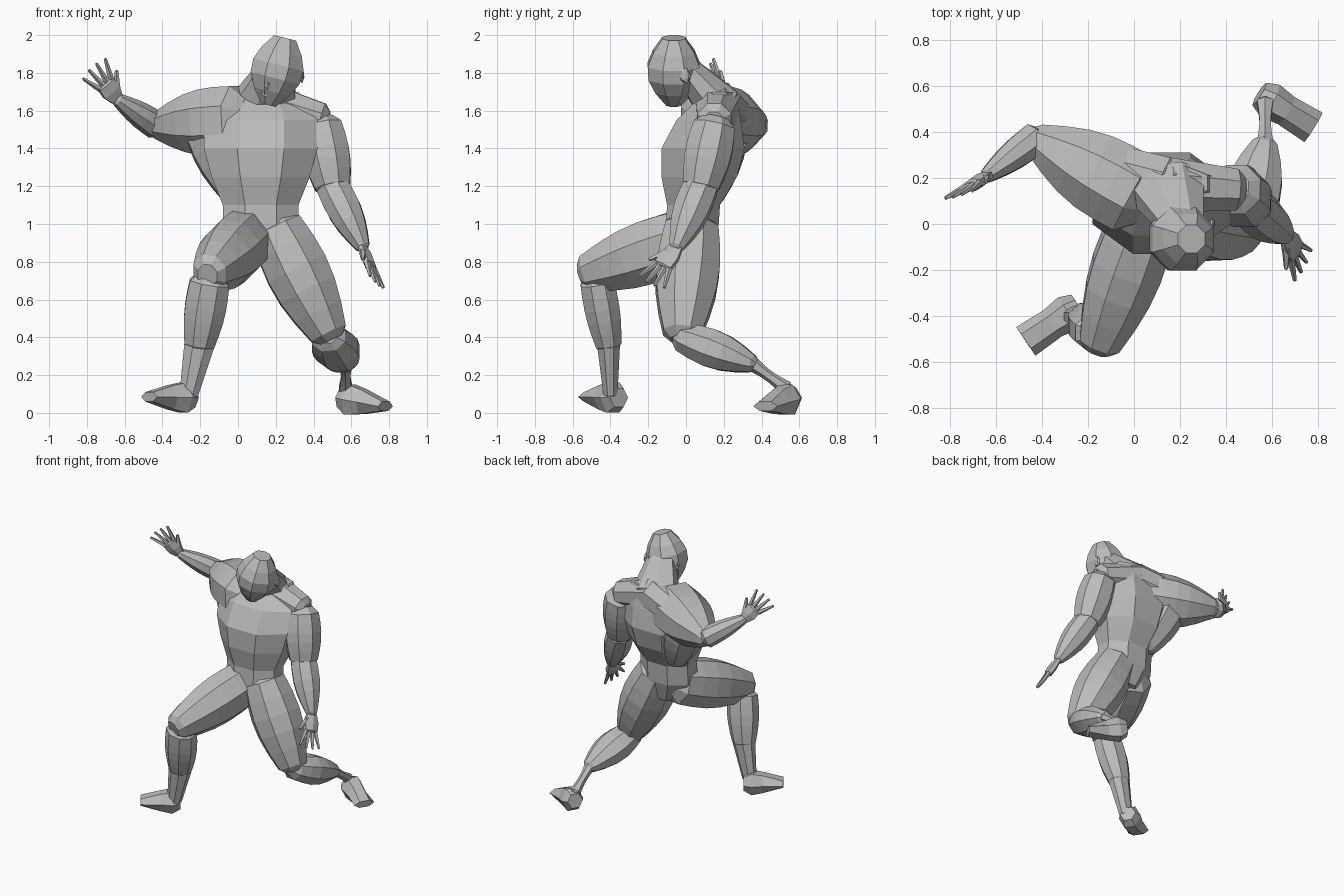
import bpy
import bmesh
import math
from mathutils import Vector

default_cube = bpy.data.objects.get("Cube")
if default_cube:
    bpy.data.objects.remove(default_cube, do_unlink=True)

# Single clay colour
clay = bpy.data.materials.new("light_grey_clay")
clay.use_nodes = True
grey = (0.5, 0.5, 0.5, 1)
clay.diffuse_color = grey
clay.node_tree.nodes["Principled BSDF"].inputs["Base Color"].default_value = grey

ACROSS, DEPTH, UP = Vector((1, 0, 0)), Vector((0, 1, 0)), Vector((0, 0, 1))


def finish(name, builder):
    """Turn a bmesh into a flat shaded object."""
    bmesh.ops.recalc_face_normals(builder, faces=builder.faces)
    mesh = bpy.data.meshes.new(name)
    builder.to_mesh(mesh)
    builder.free()
    mesh.materials.append(clay)
    part = bpy.data.objects.new(name, mesh)
    bpy.context.collection.objects.link(part)
    return part


def loft(name, rings, axis, reference, sides=8):
    """Skin parallel rings given as (centre, radius along reference, other radius)."""
    builder = bmesh.new()
    axis = axis.normalized()
    side = (reference - axis * reference.dot(axis)).normalized()
    other = axis.cross(side)
    stretch = 1 / math.cos(math.pi / sides)
    loops = []
    for centre, wide, deep in rings:
        loop = []
        for step in range(sides):
            angle = math.tau * (step + 0.5) / sides
            offset = side * wide * math.cos(angle) + other * deep * math.sin(angle)
            loop.append(builder.verts.new(centre + offset * stretch))
        loops.append(loop)
    for lower, upper in zip(loops, loops[1:]):
        for step in range(sides):
            following = (step + 1) % sides
            builder.faces.new((lower[step], lower[following], upper[following], upper[step]))
    builder.faces.new(loops[0])
    builder.faces.new(loops[-1])
    return finish(name, builder)


def limb(name, start, end, first, last, bulge=0, flat=1, reference=ACROSS, sides=8, segments=5, cap=0.4):
    """Tapered limb between two joints, swelling like muscle, with rounded ends."""
    axis = (end - start).normalized()
    rings = []
    for step in range(segments + 1):
        share = step / segments
        radius = first + (last - first) * share + bulge * math.sin(math.pi * share)
        rings.append((start.lerp(end, share), radius, radius * flat))
    if cap:
        for place, joint, radius, way in ((0, start, first, -1), (len(rings) + 1, end, last, 1)):
            tip = radius * 0.6
            rings.insert(place, (joint + axis * way * radius * cap, tip, tip * flat))
    return loft(name, rings, axis, reference, sides)


def ball(name, centre, size, tilt):
    """Faceted ellipsoid for small features."""
    builder = bmesh.new()
    bmesh.ops.create_icosphere(builder, subdivisions=1, radius=1)
    part = finish(name, builder)
    part.location, part.scale, part.rotation_euler = centre, size, tilt
    return part


def hand(label, wrist, knuckles, thumb_side):
    """Palm, four fingers fanned across it and a thumb on one side."""
    forward = (knuckles - wrist).normalized()
    thumb_side = (thumb_side - forward * thumb_side.dot(forward)).normalized()
    limb(label + "_palm", wrist, knuckles, 0.035, 0.05, 0.01, 0.5, thumb_side, sides=6, segments=2, cap=0.2)
    for number, finger in enumerate(("index", "middle", "ring", "little")):
        fan = 1 - number * 2 / 3
        root = knuckles + thumb_side * fan * 0.04
        tip = root + forward * (0.13 - abs(fan) * 0.02) + thumb_side * fan * 0.04
        limb(label + "_" + finger + "_finger", root, tip, 0.014, 0.007,
             reference=thumb_side, sides=5, segments=2)
    root = wrist.lerp(knuckles, 0.4) + thumb_side * 0.03
    tip = root + forward * 0.08 + thumb_side * 0.06
    limb(label + "_thumb", root, tip, 0.018, 0.008, reference=UP, sides=5, segments=2)


def foot(name, heel, toe):
    """Wedge foot, high at the instep and thin at the toes."""
    rings = []
    for share, height, width in ((0, 0.05, 0.05), (0.2, 0.08, 0.07), (0.5, 0.065, 0.06), (1, 0.025, 0.065)):
        rings.append((heel.lerp(toe, share), height, width))
    loft(name, rings, toe - heel, UP, sides=6)


# Joints
neck_base = Vector((0.14, 0.17, 1.63))
left_shoulder = Vector((0.44, 0.15, 1.52))
left_elbow = Vector((0.5, 0.08, 1.2))
left_wrist = Vector((0.66, -0.05, 0.88))
left_knuckles = Vector((0.7, -0.12, 0.78))
right_shoulder = Vector((0, 0.13, 1.55))
right_elbow = Vector((-0.43, 0.37, 1.52))
right_wrist = Vector((-0.64, 0.21, 1.66))
right_knuckles = Vector((-0.7, 0.17, 1.74))
left_hip = Vector((0.2, 0.03, 0.98))
left_knee = Vector((0.48, -0.02, 0.42))
left_calf_end = Vector((0.57, 0.35, 0.26))
left_ankle = Vector((0.57, 0.53, 0.13))
right_hip = Vector((0.05, 0.03, 0.93))
right_knee = Vector((-0.15, -0.52, 0.74))
right_calf = Vector((-0.205, -0.41, 0.36))
right_ankle = Vector((-0.26, -0.4, 0.1))

# Trunk, with evenly spaced level rings of (forward shift, half width, half depth)
trunk = []
for level, (shift, width, depth) in enumerate((
        (0.02, 0.08, 0.1), (0.03, 0.2, 0.14), (0.04, 0.2, 0.14), (0.07, 0.26, 0.2),
        (0.09, 0.3, 0.22), (0.12, 0.3, 0.17), (0.18, 0.2, 0.08))):
    trunk.append((Vector((0.12, shift, 0.8 + level * 0.15)), width, depth))
loft("torso", trunk, UP, ACROSS)
limb("left_trapezius", neck_base, left_shoulder + UP * 0.03, 0.12, 0.09, reference=UP)
limb("right_trapezius", neck_base, right_shoulder.lerp(right_elbow, 0.6), 0.12, 0.11, reference=UP)
limb("right_back_muscle", Vector((0, 0.12, 1.15)), Vector((-0.16, 0.2, 1.56)), 0.08, 0.14, 0.03)

# Head and neck
chin, crown = Vector((0.16, -0.065, 1.63)), Vector((0.25, -0.065, 1.985))
limb("head", chin, crown, 0.04, 0.06, 0.09, cap=0)
limb("neck", chin.lerp(crown, 0.6) + DEPTH * 0.05, neck_base, 0.09, 0.17, flat=0.7, cap=0.3)
face_tilt = (0.4, 0, -0.2)
ball("brow", (0.185, -0.16, 1.79), (0.1, 0.035, 0.025), face_tilt)
ball("nose", (0.16, -0.155, 1.74), (0.025, 0.03, 0.04), face_tilt)
ball("mouth", (0.155, -0.125, 1.69), (0.045, 0.025, 0.02), face_tilt)
for label, offset in (("left_ear", 0.335), ("right_ear", 0.085)):
    ball(label, (offset, -0.01, 1.79), (0.016, 0.035, 0.05), face_tilt)

# Right arm, swung out and back
limb("right_upper_arm", right_shoulder, right_elbow, 0.18, 0.07, 0.04, reference=UP)
limb("right_forearm", right_elbow, right_wrist, 0.07, 0.032, 0.01, reference=UP)
hand("right_hand", right_wrist, right_knuckles, Vector((0.7, 0.2, 0.6)))

# Left arm, hanging
limb("left_upper_arm", left_shoulder, left_elbow, 0.11, 0.095, 0.02, reference=DEPTH)
limb("left_forearm", left_elbow, left_wrist, 0.09, 0.04, 0.025, 0.95, reference=DEPTH)
hand("left_hand", left_wrist, left_knuckles, Vector((-0.5, -0.8, 0.5)))

# Right leg, stepping forward
limb("right_thigh", right_hip, right_knee, 0.14, 0.09, 0.035, 1.1)
limb("right_shin", right_knee + Vector((0, 0.05, -0.05)), right_calf, 0.105, 0.08, 0.015, 0.85)
limb("right_lower_shin", right_calf, right_ankle, 0.08, 0.05, flat=0.75)
foot("right_foot", Vector((-0.24, -0.355, 0.08)), Vector((-0.47, -0.51, 0.085)))

# Left leg, trailing back
limb("left_thigh", left_hip, left_knee, 0.14, 0.1, 0.045)
limb("left_shin", left_knee - UP * 0.02, left_calf_end, 0.09, 0.055, 0.045, 0.85)
limb("left_ankle", left_calf_end, left_ankle, 0.035, 0.035, -0.01, sides=6)
foot("left_foot", Vector((0.545, 0.565, 0.08)), Vector((0.78, 0.42, 0.035)))
